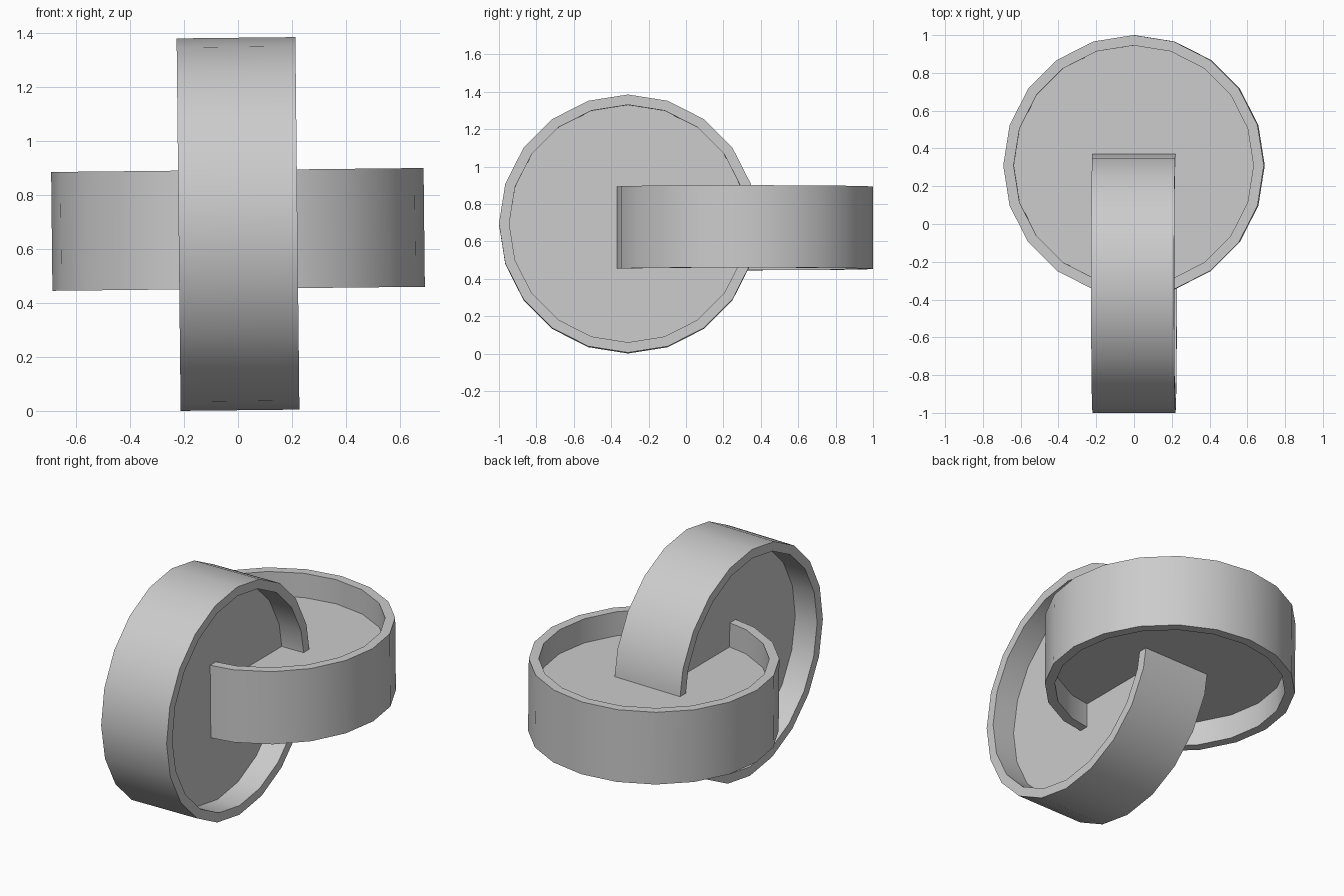
import bpy, bmesh
from math import radians

if "Cube" in bpy.data.objects:
    bpy.data.objects.remove(bpy.data.objects["Cube"])

OUTER, WALL, WIDTH, RECESS, SIDES = 0.69, 0.055, 0.44, 0.147, 20
TILT = -0.62


def recessed_wheel(name, location, angle_y):
    """Low-poly drum with a rim and a recessed web on both faces."""
    bm = bmesh.new()
    bmesh.ops.create_cone(bm, cap_ends=True, segments=SIDES, radius1=OUTER,
                          radius2=OUTER, depth=WIDTH)
    caps = [f for f in bm.faces if len(f.verts) == SIDES]
    for cap in caps:
        # rim: shrink a copy of the cap, then sink it to form the web
        inward = -1 if cap.calc_center_median().z > 0 else 1
        scale = (OUTER - WALL) / OUTER
        for move, s in ((0, scale), (inward * RECESS, 1)):
            new = bmesh.ops.extrude_discrete_faces(bm, faces=[cap])["faces"][0]
            for v in new.verts:
                v.co.x *= s
                v.co.y *= s
                v.co.z += move
            cap = new
    bmesh.ops.recalc_face_normals(bm, faces=bm.faces[:])
    mesh = bpy.data.meshes.new(name)
    bm.to_mesh(mesh)
    bm.free()
    obj = bpy.data.objects.new(name, mesh)
    bpy.context.collection.objects.link(obj)
    obj.location = location
    obj.rotation_euler = (0, radians(angle_y), 0)
    bpy.ops.object.select_all(action='DESELECT')
    obj.select_set(True)
    bpy.context.view_layer.objects.active = obj
    bpy.ops.object.shade_smooth_by_angle(angle=radians(30))
    return obj


# upright wheel at the front, flat wheel linked through it at the back
recessed_wheel("upright_wheel", (0, -0.31, 0.693), 90 + TILT)
recessed_wheel("flat_wheel", (0, 0.31, 0.673), TILT)
